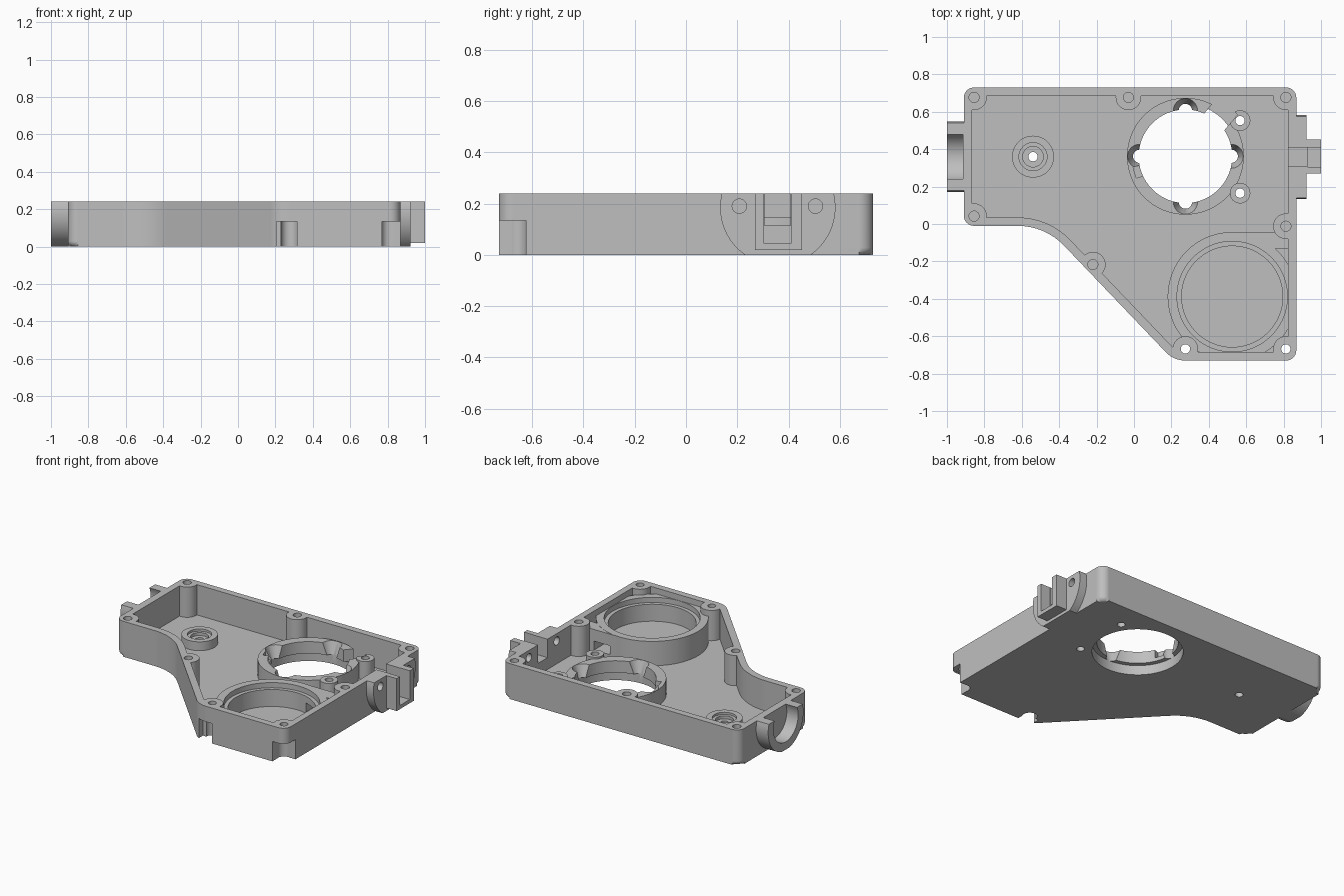
import bpy, bmesh
from math import pi, tan, cos, sin, radians
from mathutils import Vector, Matrix

if "Cube" in bpy.data.objects:
    bpy.data.objects.remove(bpy.data.objects["Cube"])

TOP, FLOOR, WALL = 0.24, 0.035, 0.045

grey = bpy.data.materials.new("cast_grey")
grey.use_nodes = True
grey.diffuse_color = (0.52, 0.52, 0.52, 1)
grey.node_tree.nodes["Principled BSDF"].inputs["Base Color"].default_value = grey.diffuse_color


def finish(bm, name):
    bmesh.ops.recalc_face_normals(bm, faces=bm.faces)
    mesh = bpy.data.meshes.new(name)
    bm.to_mesh(mesh)
    bm.free()
    mesh.materials.append(grey)
    obj = bpy.data.objects.new(name, mesh)
    bpy.context.collection.objects.link(obj)
    return obj


def cylinder(x, y, r, z0, z1, r_top=None, sides=48):
    bm = bmesh.new()
    bmesh.ops.create_cone(bm, cap_ends=True, segments=sides, radius1=r,
                          radius2=r if r_top is None else r_top, depth=z1 - z0,
                          matrix=Matrix.Translation((x, y, (z0 + z1) / 2)))
    return finish(bm, "cylinder")


def cylinder_x(y, z, r, x0, x1, sides=64):
    bm = bmesh.new()
    place = Matrix.Translation(((x0 + x1) / 2, y, z)) @ Matrix.Rotation(pi / 2, 4, 'Y')
    bmesh.ops.create_cone(bm, cap_ends=True, segments=sides, radius1=r, radius2=r,
                          depth=x1 - x0, matrix=place)
    return finish(bm, "cylinder")


def box(x0, x1, y0, y1, z0, z1, turn=Matrix()):
    bm = bmesh.new()
    bmesh.ops.create_cube(bm, size=1)
    for v in bm.verts:
        v.co = turn @ Vector((x0 if v.co.x < 0 else x1, y0 if v.co.y < 0 else y1,
                              z0 if v.co.z < 0 else z1))
    return finish(bm, "box")


def combine(obj, other, how):
    mod = obj.modifiers.new("cut", 'BOOLEAN')
    mod.operation, mod.object, mod.solver = how, other, 'EXACT'
    bpy.context.view_layer.objects.active = obj
    bpy.ops.object.modifier_apply(modifier=mod.name)
    bpy.data.objects.remove(other)


def cut(obj, other):
    combine(obj, other, 'DIFFERENCE')


def add(obj, other):
    combine(obj, other, 'UNION')


# Outline corners, counter-clockwise, each with its fillet radius
OUTLINE = [(-0.91, 0.73, 0.055), (-0.91, -0.01, 0.055), (-0.475, -0.01, 0.34),
           (0.213, -0.73, 0.14), (0.868, -0.73, 0.055), (0.868, 0.73, 0.055)]


def prism(offset, z0, z1, bevel, name):
    """Extrude the rounded outline, shrunk by offset, with a rounded bottom edge."""
    pts, n = [], len(OUTLINE)
    for i, (x, y, r) in enumerate(OUTLINE):
        p = Vector((x, y))
        a = (p - Vector(OUTLINE[i - 1][:2])).normalized()
        b = (Vector(OUTLINE[(i + 1) % n][:2]) - p).normalized()
        na, nb = Vector((-a.y, a.x)), Vector((-b.y, b.x))
        p = p + (na + nb) * (offset / (1 + na.dot(nb)))
        side = 1 if a.x * b.y - a.y * b.x > 0 else -1
        r = max(r - side * offset, 0.03)
        angle = a.angle(b)
        t = r * tan(angle / 2)
        centre = p - a * t + na * side * r
        for k in range(9):
            pts.append(centre + Matrix.Rotation(side * angle * k / 8, 2) @ (-na * side * r))
    bm = bmesh.new()
    low = [bm.verts.new((p.x, p.y, z0)) for p in pts]
    high = [bm.verts.new((p.x, p.y, z1)) for p in pts]
    bm.faces.new(low[::-1])
    bm.faces.new(high)
    for i in range(len(pts)):
        bm.faces.new((low[i - 1], low[i], high[i], high[i - 1]))
    rim = [e for e in bm.edges if all(v.co.z < z0 + 1e-4 for v in e.verts)]
    bmesh.ops.bevel(bm, geom=rim, offset=bevel, segments=5, profile=0.5, affect='EDGES')
    return finish(bm, name)


# Tray body and the cavity that hollows it
housing = prism(0, -0.002, 0.3, 0.03, "gearbox_housing")
cavity = prism(WALL, FLOOR, 0.4, 0.012, "cavity")

# Screw bosses along the wall
blind = [(-0.855, 0.677), (-0.03, 0.677), (0.812, 0.677), (-0.855, 0.042),
         (0.812, -0.012), (-0.22, -0.217)]
through = [(0.275, -0.668), (0.812, -0.668)]
for x, y in blind + through:
    cut(cavity, cylinder(x, y, 0.068, -0.1, 0.5, sides=32))

# Round bearing seat with its bridge to the side wall
SX, SY = 0.525, -0.388
cut(cavity, cylinder(SX, SY, 0.345, -0.1, 0.2, sides=96))
cut(cavity, box(SX, 0.9, -0.13, -0.0445, -0.1, 0.199))

# Main bore collar and its two side bosses
BX, BY = 0.275, 0.362
RING = 0.145
cut(cavity, cylinder(BX, BY, 0.312, -0.1, RING, sides=96))
bore_bosses = [(0.567, 0.553), (0.567, 0.165)]
for x, y in bore_bosses:
    cut(cavity, cylinder(x, y, 0.055, -0.1, RING + 0.012, sides=32))

# Small pivot post
PX, PY = -0.54, 0.36
cut(cavity, cylinder(PX, PY, 0.112, -0.1, 0.095))
cut(housing, cavity)

# Left shaft collar, right round flange and slotted block
add(housing, cylinder_x(0.36, 0.185, 0.189, -1.0, -0.88))
add(housing, cylinder_x(0.358, 0.185, 0.225, 0.84, 0.922))
add(housing, box(0.88, 1.0, 0.27, 0.453, 0.02, 0.3))
cut(housing, box(-2, 2, -2, 2, TOP, 1))
cut(housing, box(-2, 2, -2, 2, -1, 0))
cut(housing, cylinder_x(0.36, 0.185, 0.132, -1.1, -0.915))
cut(housing, box(0.927, 1.1, 0.305, 0.41, 0.045, 0.5))
cut(housing, box(0.78, 1.1, 0.307, 0.408, 0.115, 0.5))
for y in (0.208, 0.505):
    cut(housing, cylinder_x(y, 0.19, 0.028, 0.78, 1.1, sides=24))

# Bearing seat recesses and side port
cut(housing, cylinder(SX, SY, 0.295, 0.165, 0.5, sides=96))
cut(housing, cylinder(SX, SY, 0.27, 0.05, 0.5, sides=96))
cut(housing, box(0.6, 0.72, -0.25, 0.0, 0.06, 0.12))

# Main bore with a wider mouth below, four scoops and the broken notches in the lip
cut(housing, cylinder(BX, BY, 0.25, -0.1, 0.5, sides=96))
cut(housing, cylinder(BX, BY, 0.28, -0.1, 0.065, sides=96))
for k in range(4):
    a = k * pi / 2
    cut(housing, cylinder(BX + 0.245 * cos(a), BY + 0.245 * sin(a), 0.03, 0.05, RING + 0.01, 0.068, 32))
for degrees, half, reach, low in [(50, 0.07, 0.35, FLOOR + 0.002), (150, 0.04, 0.285, 0.09),
                                  (198, 0.03, 0.285, 0.09)]:
    turn = Matrix.Translation((BX, BY, 0)) @ Matrix.Rotation(radians(degrees), 4, 'Z')
    cut(housing, box(0.15, reach, -half, half, low, 0.3, turn))

# Post counterbore
cut(housing, cylinder(PX, PY, 0.055, 0.06, 0.5, sides=32))
cut(housing, cylinder(PX, PY, 0.075, 0.08, 0.5, sides=32))

# Screw holes
for x, y in blind:
    cut(housing, cylinder(x, y, 0.027, 0.08, 0.5, sides=24))
for x, y in through + bore_bosses + [(PX, PY)]:
    cut(housing, cylinder(x, y, 0.025, -0.1, 0.5, sides=24))

# Screw head reliefs under the front corners
for x, y in through:
    cut(housing, cylinder(x, y, 0.045, -0.1, 0.135, sides=32))
cut(housing, box(0.205, 0.315, -0.9, -0.668, -0.1, 0.1345))
cut(housing, box(0.769, 0.95, -0.9, -0.668, -0.1, 0.1345))
cut(housing, box(0.812, 0.95, -0.8, -0.625, -0.1, 0.134))

# Smooth curved surfaces, crisp edges
bpy.ops.object.select_all(action='DESELECT')
housing.select_set(True)
bpy.context.view_layer.objects.active = housing
bpy.ops.object.shade_smooth_by_angle(angle=radians(25))
normals = housing.modifiers.new("flat_normals", 'WEIGHTED_NORMAL')
normals.keep_sharp = True
